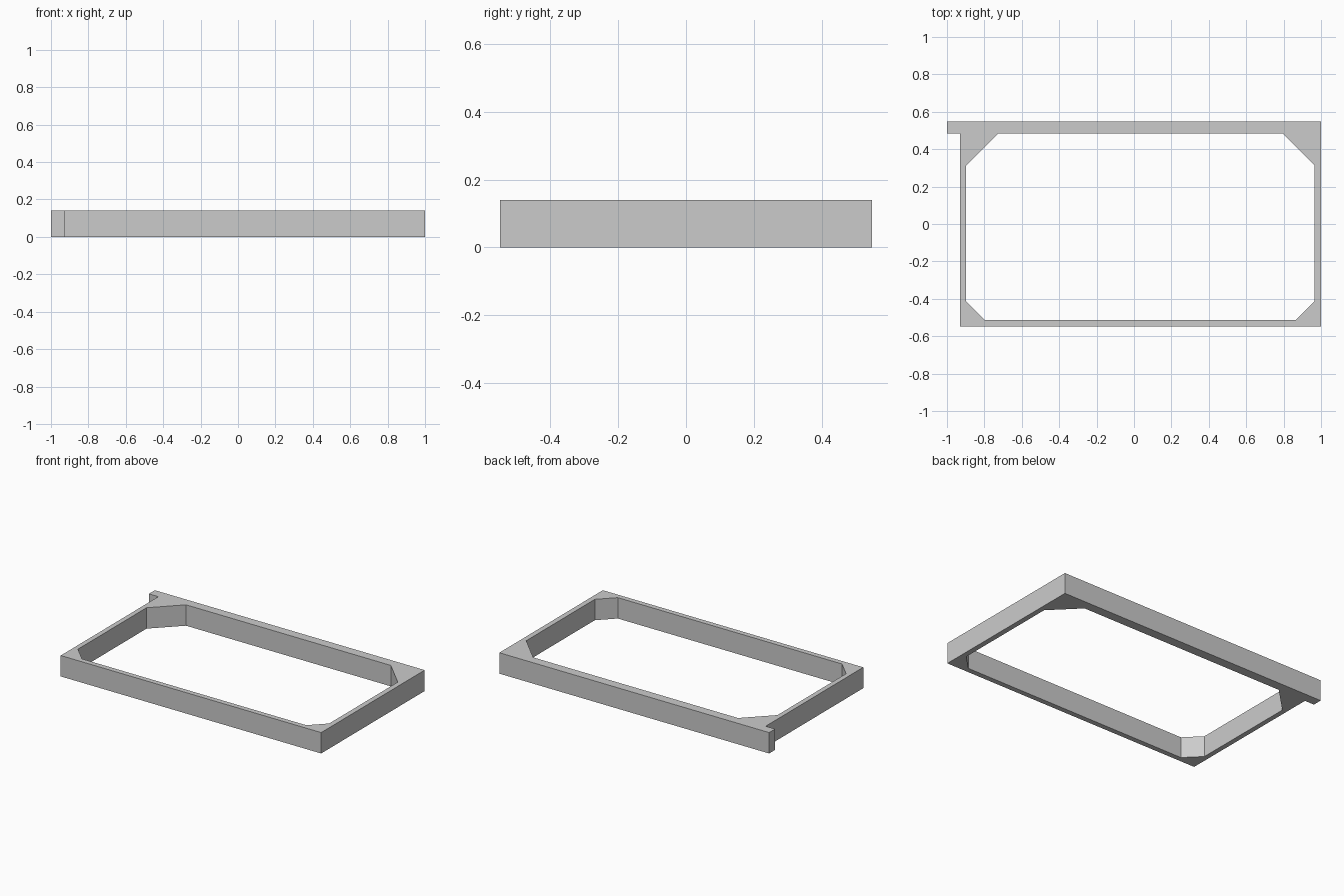
import bpy
import bmesh

HEIGHT = 0.14

if "Cube" in bpy.data.objects:
    bpy.data.objects.remove(bpy.data.objects["Cube"], do_unlink=True)

# Single grey material
grey = bpy.data.materials.new("plain grey")
grey.use_nodes = True
colour = (0.6, 0.6, 0.6, 1)
grey.diffuse_color = colour
grey.node_tree.nodes["Principled BSDF"].inputs["Base Color"].default_value = colour


def chamfered_opening(x0, x1, y0, y1, front_cut, back_cut):
    """Rectangle whose front and back corners are cut at 45 degrees."""
    f, b = front_cut, back_cut
    return [(x0 + f, y0), (x1 - f, y0), (x1, y0 + f), (x1, y1 - b),
            (x1 - b, y1), (x0 + b, y1), (x0, y1 - b), (x0, y0 + f)]


# Outer outline, with the back rail running on past the side rail as a tab
outer = [(-0.93, -0.548), (1, -0.548), (1, 0.548),
         (-1, 0.548), (-1, 0.485), (-0.93, 0.485)]
# Opening with larger gussets at the back corners
inner = chamfered_opening(-0.897, 0.965, -0.513, 0.485, 0.1, 0.172)

# Fill between the two outlines and extrude upward
bm = bmesh.new()
edges = []
for outline in (outer, inner):
    verts = [bm.verts.new((x, y, 0)) for x, y in outline]
    edges += [bm.edges.new((v, verts[i - 1])) for i, v in enumerate(verts)]
bmesh.ops.triangle_fill(bm, edges=edges, use_beauty=True, normal=(0, 0, 1))
raised = bmesh.ops.extrude_face_region(bm, geom=bm.faces[:])
top = [g for g in raised["geom"] if isinstance(g, bmesh.types.BMVert)]
bmesh.ops.translate(bm, verts=top, vec=(0, 0, HEIGHT))
bmesh.ops.recalc_face_normals(bm, faces=bm.faces[:])

mesh = bpy.data.meshes.new("frame")
bm.to_mesh(mesh)
bm.free()
mesh.materials.append(grey)
frame = bpy.data.objects.new("frame", mesh)
bpy.context.collection.objects.link(frame)
